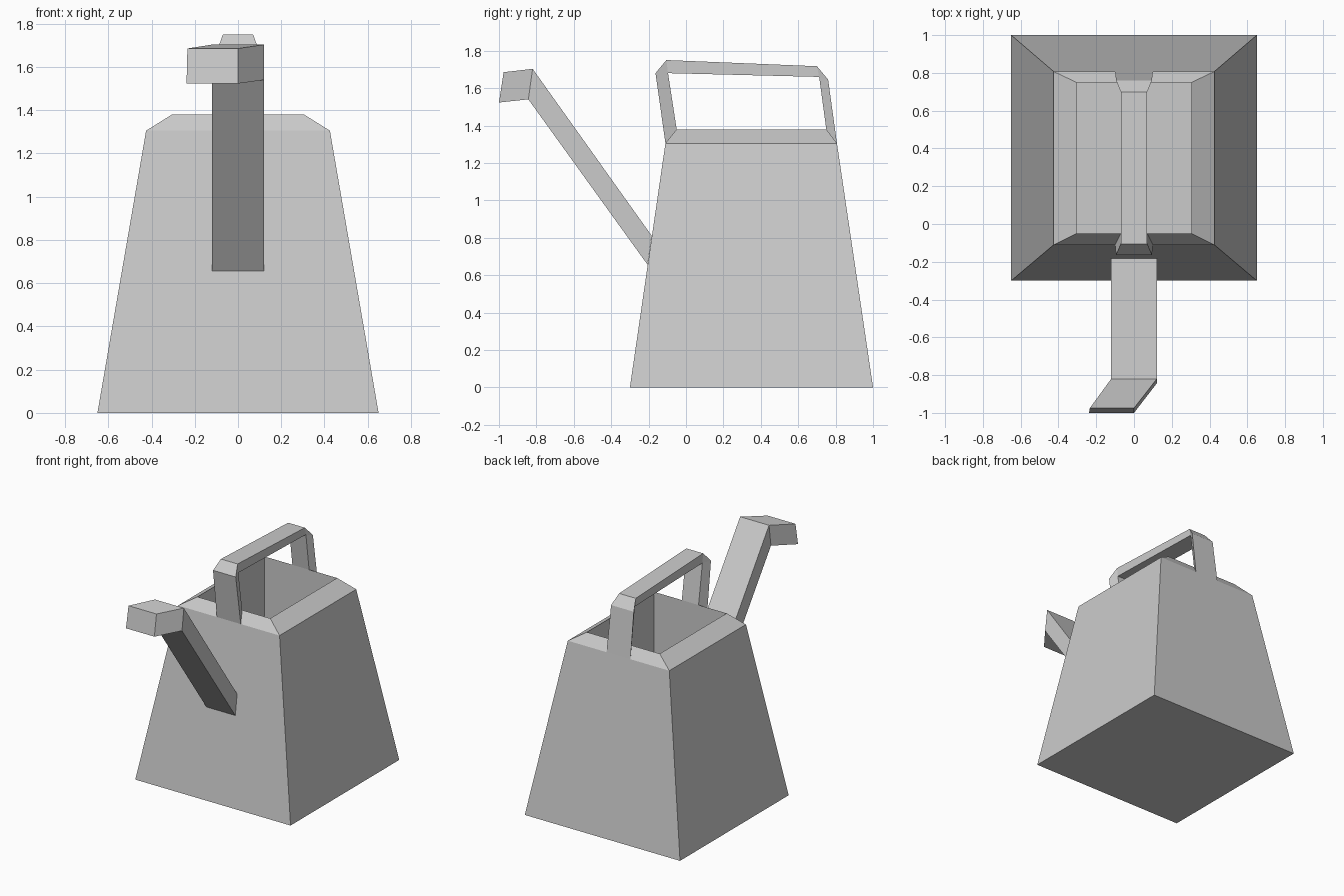
import bpy, bmesh

if "Cube" in bpy.data.objects:
    bpy.data.objects.remove(bpy.data.objects["Cube"])


def loft(name, rings, cap_start=False, cap_end=False):
    """Skin a list of four-point rings into a flat-shaded object."""
    bm = bmesh.new()
    loops = [[bm.verts.new(p) for p in ring] for ring in rings]
    for a, b in zip(loops, loops[1:]):
        for i in range(4):
            j = (i + 1) % 4
            bm.faces.new((a[i], a[j], b[j], b[i]))
    if cap_start:
        bm.faces.new(loops[0])
    if cap_end:
        bm.faces.new(loops[-1])
    bmesh.ops.remove_doubles(bm, verts=bm.verts, dist=0.0005)
    bmesh.ops.recalc_face_normals(bm, faces=bm.faces)
    mesh = bpy.data.meshes.new(name)
    bm.to_mesh(mesh)
    bm.free()
    obj = bpy.data.objects.new(name, mesh)
    bpy.context.collection.objects.link(obj)
    return obj


def rect(hx, y0, y1, z):
    return [(-hx, y0, z), (hx, y0, z), (hx, y1, z), (-hx, y1, z)]


def section(outer, outer_w, inner, inner_w, x_out=0.0, x_in=0.0):
    """Cross-section between two (y, z) points with their half widths."""
    return [(x_out - outer_w, *outer), (x_out + outer_w, *outer),
            (x_in + inner_w, *inner), (x_in - inner_w, *inner)]


# Tapered tank with a sloped shoulder and a straight-walled opening
loft("water_tank", [
    rect(0.65, -0.30, 1.00, 0.0),
    rect(0.425, -0.11, 0.807, 1.305),
    rect(0.305, -0.05, 0.75, 1.38),
    rect(0.305, -0.05, 0.75, 0.4),
], cap_start=True, cap_end=True)

# Carrying handle growing out of the front and back shoulders
front_in, back_in = (-0.096, 1.68), (0.712, 1.66)
loft("carry_handle", [
    section((-0.11, 1.305), 0.10, (-0.05, 1.38), 0.07),
    section((-0.163, 1.68), 0.095, front_in, 0.07),
    section((-0.105, 1.75), 0.07, front_in, 0.07),
    section((0.70, 1.717), 0.07, back_in, 0.07),
    section((0.76, 1.645), 0.095, back_in, 0.07),
    section((0.807, 1.305), 0.10, (0.75, 1.38), 0.07),
])

# Spout rising forward, with its tip bent to one side
loft("spout", [
    section((-0.205, 0.655), 0.121, (-0.183, 0.81), 0.121),
    section((-0.843, 1.54), 0.121, (-0.82, 1.703), 0.121),
    section((-1.0, 1.523), 0.119, (-0.975, 1.685), 0.117, -0.119, -0.117),
], cap_end=True)
